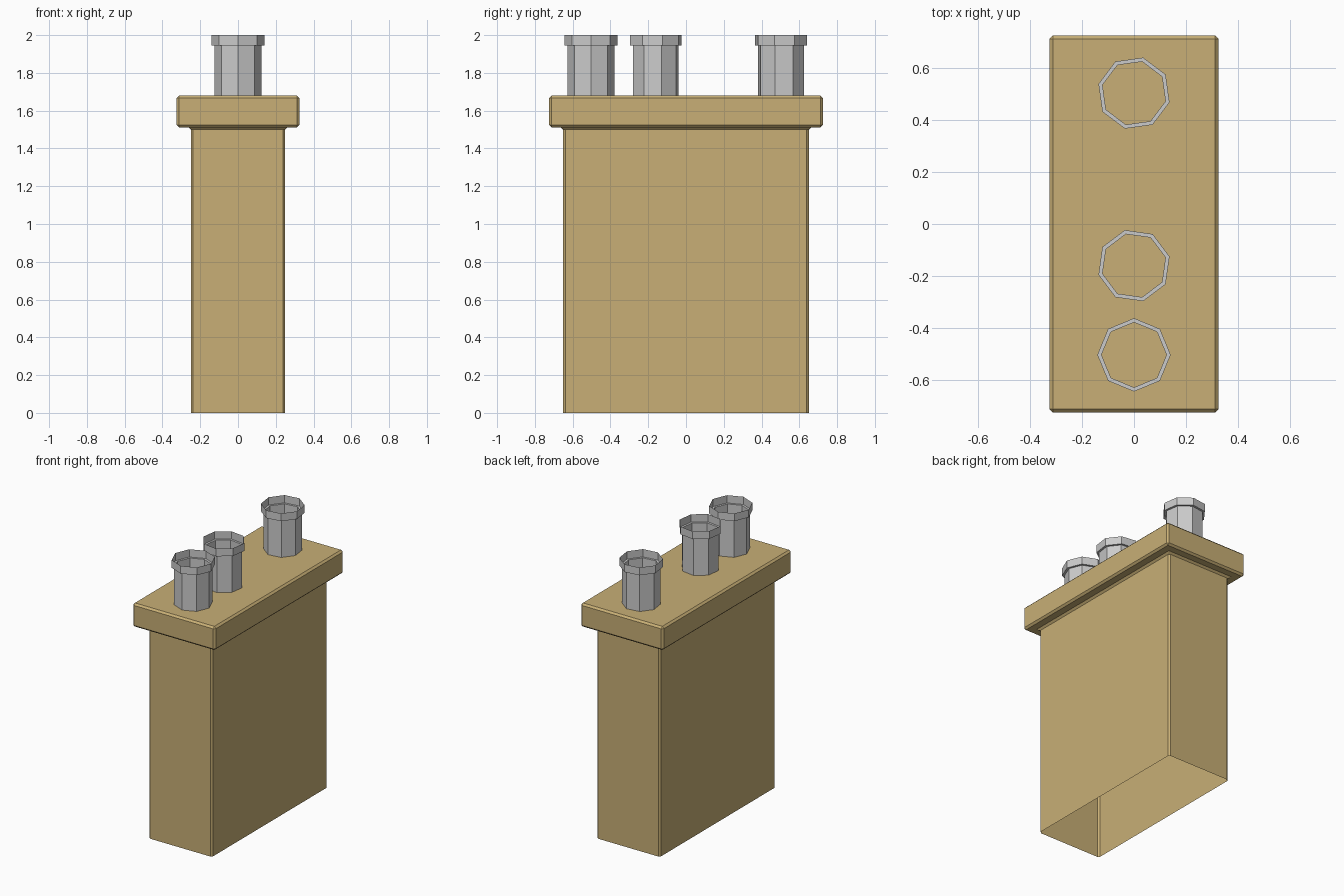
import bpy, bmesh, math

if "Cube" in bpy.data.objects:
    bpy.data.objects.remove(bpy.data.objects["Cube"])


def make_object(name, bm, material=None):
    mesh = bpy.data.meshes.new(name)
    bm.normal_update()
    bm.to_mesh(mesh)
    bm.free()
    obj = bpy.data.objects.new(name, mesh)
    bpy.context.collection.objects.link(obj)
    if material:
        mesh.materials.append(material)
    return obj


# Chimney stack and overhanging cap: one stepped shell, open underneath
def build_stack():
    bm = bmesh.new()
    levels = [(0.25, 0.65, 0), (0.25, 0.65, 1.512),
              (0.325, 0.725, 1.512), (0.325, 0.725, 1.68)]
    signs = [(-1, -1), (1, -1), (1, 1), (-1, 1)]
    rings = [[bm.verts.new((sx * x, sy * y, z)) for sx, sy in signs]
             for x, y, z in levels]
    for a, b in zip(rings, rings[1:]):
        for i in range(4):
            j = (i + 1) % 4
            bm.faces.new((a[i], a[j], b[j], b[i]))
    bm.faces.new(rings[-1])
    bm.normal_update()
    # chamfer every sharp edge
    sharp = [e for e in bm.edges
             if len(e.link_faces) == 2 and e.calc_face_angle() > 1]
    bmesh.ops.bevel(bm, geom=sharp, offset=0.013, segments=1,
                    affect='EDGES', profile=0.5)
    stone = bpy.data.materials.new("sandstone")
    stone.diffuse_color = (0.58, 0.43, 0.18, 1)
    stone.use_nodes = True
    stone.node_tree.nodes["Principled BSDF"].inputs["Base Color"].default_value = stone.diffuse_color
    make_object("chimney_stack", bm, stone)


# Eight-sided chimney pot with a flared collar, an open thin shell
def build_pot(name, y, turn):
    bm = bmesh.new()
    profile = [(0.125, 1.68), (0.125, 1.945), (0.141, 1.945), (0.141, 2.0)]
    rings = []
    for r, z in profile:
        angles = [math.radians(turn + 45 * i) for i in range(8)]
        rings.append([bm.verts.new((r * math.cos(a), y + r * math.sin(a), z))
                      for a in angles])
    for a, b in zip(rings, rings[1:]):
        for i in range(8):
            j = (i + 1) % 8
            bm.faces.new((a[i], a[j], b[j], b[i]))
    make_object(name, bm)


build_stack()
for n, (y, turn) in enumerate([(-0.503, 0), (-0.16, 14.5), (0.503, -14.5)], 1):
    build_pot(f"chimney_pot_{n}", y, turn)
